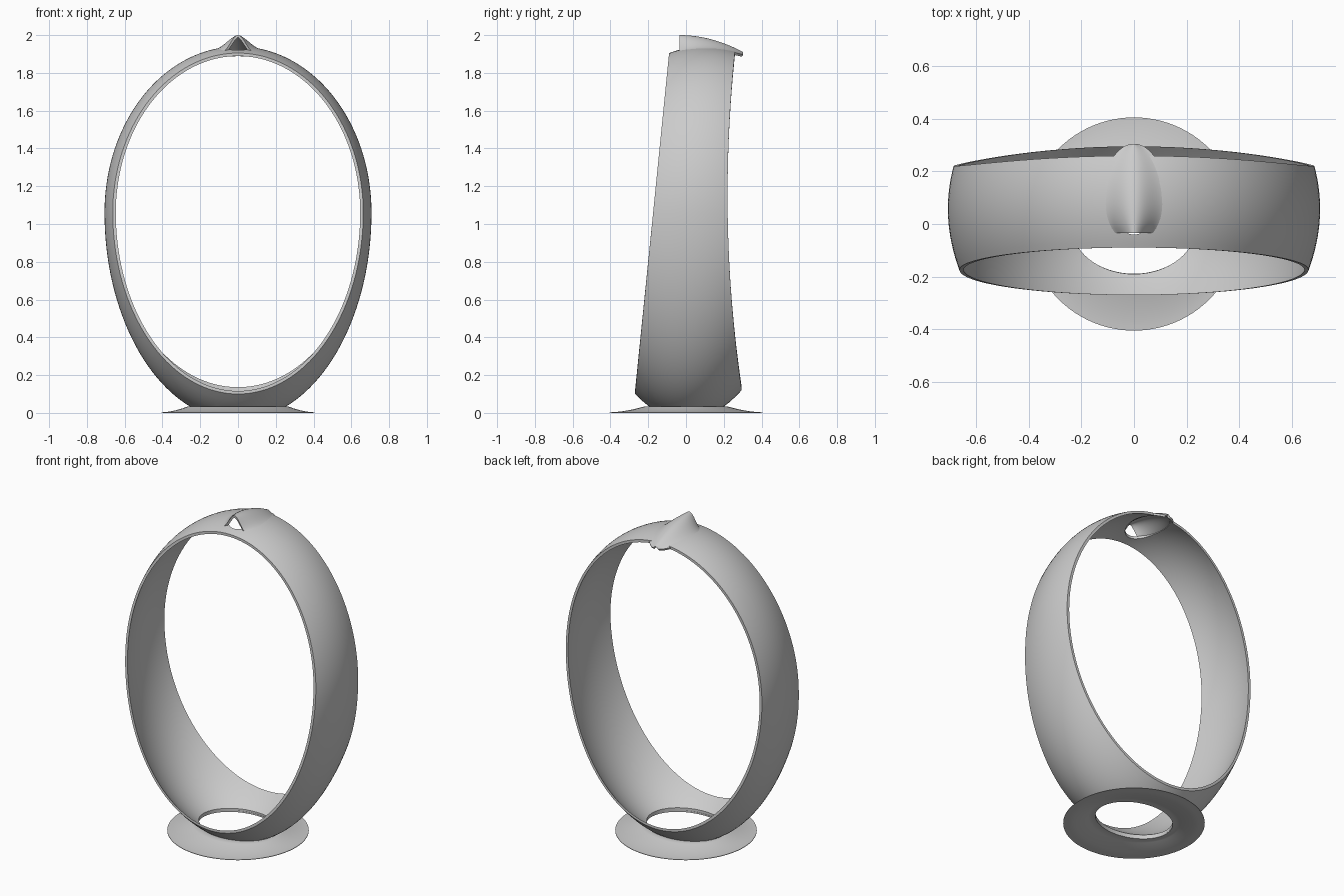
import bpy
import bmesh
from math import sin, cos, pi, sqrt

if "Cube" in bpy.data.objects:
    bpy.data.objects.remove(bpy.data.objects["Cube"])


def make_object(name, verts, faces):
    mesh = bpy.data.meshes.new(name)
    mesh.from_pydata(verts, [], faces)
    obj = bpy.data.objects.new(name, mesh)
    bpy.context.collection.objects.link(obj)
    return obj


def fix_normals(obj):
    bm = bmesh.new()
    bm.from_mesh(obj.data)
    bmesh.ops.recalc_face_normals(bm, faces=bm.faces[:])
    bm.to_mesh(obj.data)
    bm.free()


def closed_tube(name, loops):
    """Skin a cyclic list of cyclic loops (torus topology)."""
    n, m = len(loops), len(loops[0])
    verts = [p for loop in loops for p in loop]
    faces = [(i * m + j, i * m + (j + 1) % m,
              (i + 1) % n * m + (j + 1) % m, (i + 1) % n * m + j)
             for i in range(n) for j in range(m)]
    obj = make_object(name, verts, faces)
    fix_normals(obj)
    return obj


def activate(obj):
    bpy.ops.object.select_all(action='DESELECT')
    obj.select_set(True)
    bpy.context.view_layer.objects.active = obj


def smooth(obj):
    activate(obj)
    bpy.ops.object.shade_smooth_by_angle(angle=0.6)


def cut_oval(obj, loc, rx, ry, depth):
    bpy.ops.mesh.primitive_cylinder_add(vertices=64, radius=1, depth=depth, location=loc)
    cutter = bpy.context.object
    cutter.name = "cutter"
    cutter.hide_render = True
    cutter.scale = (rx, ry, 1)
    activate(obj)
    mod = obj.modifiers.new("cut", 'BOOLEAN')
    mod.operation = 'DIFFERENCE'
    mod.solver = 'EXACT'
    mod.object = cutter
    bpy.ops.object.modifier_apply(modifier=mod.name)
    bpy.data.objects.remove(cutter)


# Oval band: bulging thin section swept round an egg-shaped loop
def through(s, front, mid, back):
    return mid + (back - front) / 2 * s + ((back + front) / 2 - mid) * s * s


def back_y(z):
    d = z - 1.15
    return 0.22 + (0.075 * (d / 1.03) ** 2 if d < 0 else 0.04 * (d / 0.77) ** 2)


def band_point(a, s, inset):
    width = through(s, 0.663, 0.706, 0.685) - inset
    top = through(s, 1.905, 1.94, 1.915) - inset
    low = through(s, 0.1, -0.04, 0.12) + inset
    mid = 1.06
    z = mid + sin(a) * ((top - mid) if sin(a) > 0 else (mid - low))
    # edges follow the leaning front plane and the curved back
    zf = mid + sin(a) * (0.845 if sin(a) > 0 else 0.96)
    zb = mid + sin(a) * (0.855 if sin(a) > 0 else 0.94)
    yf, yb = -0.27 + 0.1 * (zf - 0.1), back_y(zb)
    return (width * cos(a), (yf + yb) / 2 + s * (yb - yf) / 2, z)


N, M = 144, 16
section = [(-1 + 2 * k / M, 0) for k in range(M + 1)]
section += [(s, 0.016) for s, _ in reversed(section)]
band = closed_tube("oval_band", [[band_point(2 * pi * i / N, s, t) for s, t in section]
                                 for i in range(N)])
cut_oval(band, (0, 0, 0), 0.24, 0.19, 0.4)
cut_oval(band, (0, 0.12, 1.93), 0.1, 0.16, 0.2)
smooth(band)

# Flared foot: round rim rising to an oval opening
K = 10
profile = [(k / K, 0.003 + 0.032 * (k / K) ** 1.7) for k in range(K + 1)]
profile += [(1.15, 0.03), (1.15, 0.02)]
profile += [(k / K, max(0, 0.025 * (k / K) ** 1.7 - 0.003)) for k in range(K, -1, -1)]
foot = closed_tube("flared_foot", [
    [((0.405 - 0.142 * t) * cos(2 * pi * i / 96),
      (0.405 - 0.188 * t) * sin(2 * pi * i / 96), z) for t, z in profile]
    for i in range(96)])
smooth(foot)

# Teardrop hood at the crown: open in front and below, ridge falling backwards
R, C = 28, 32
verts = []
for i in range(R + 1):
    y = -0.035 + 0.338 * sin(pi / 2 * i / R)
    span = 0.225 if y > 0.08 else 0.15
    w = 0.125 * sqrt(1 - ((y - 0.08) / span) ** 2)
    s = (y - 0.085) / 0.175
    base = 1.94 - 0.03 * s * s + 0.005 * s - 0.003
    ridge = 2.0 - 0.79 * (y + 0.035) ** 2
    for j in range(C + 1):
        u = -1 + 2 * j / C
        x = u * w
        verts.append((x, y, base - 0.88 * x * x + (ridge - base) * (0.5 + 0.5 * cos(pi * u))))
faces = [(i * (C + 1) + j, i * (C + 1) + j + 1, (i + 1) * (C + 1) + j + 1, (i + 1) * (C + 1) + j)
         for i in range(R) for j in range(C)]
hood = make_object("crown_hood", verts, faces)
mod = hood.modifiers.new("shell", 'SOLIDIFY')
mod.thickness = 0.013
mod.offset = -1
activate(hood)
bpy.ops.object.modifier_apply(modifier=mod.name)
smooth(hood)
